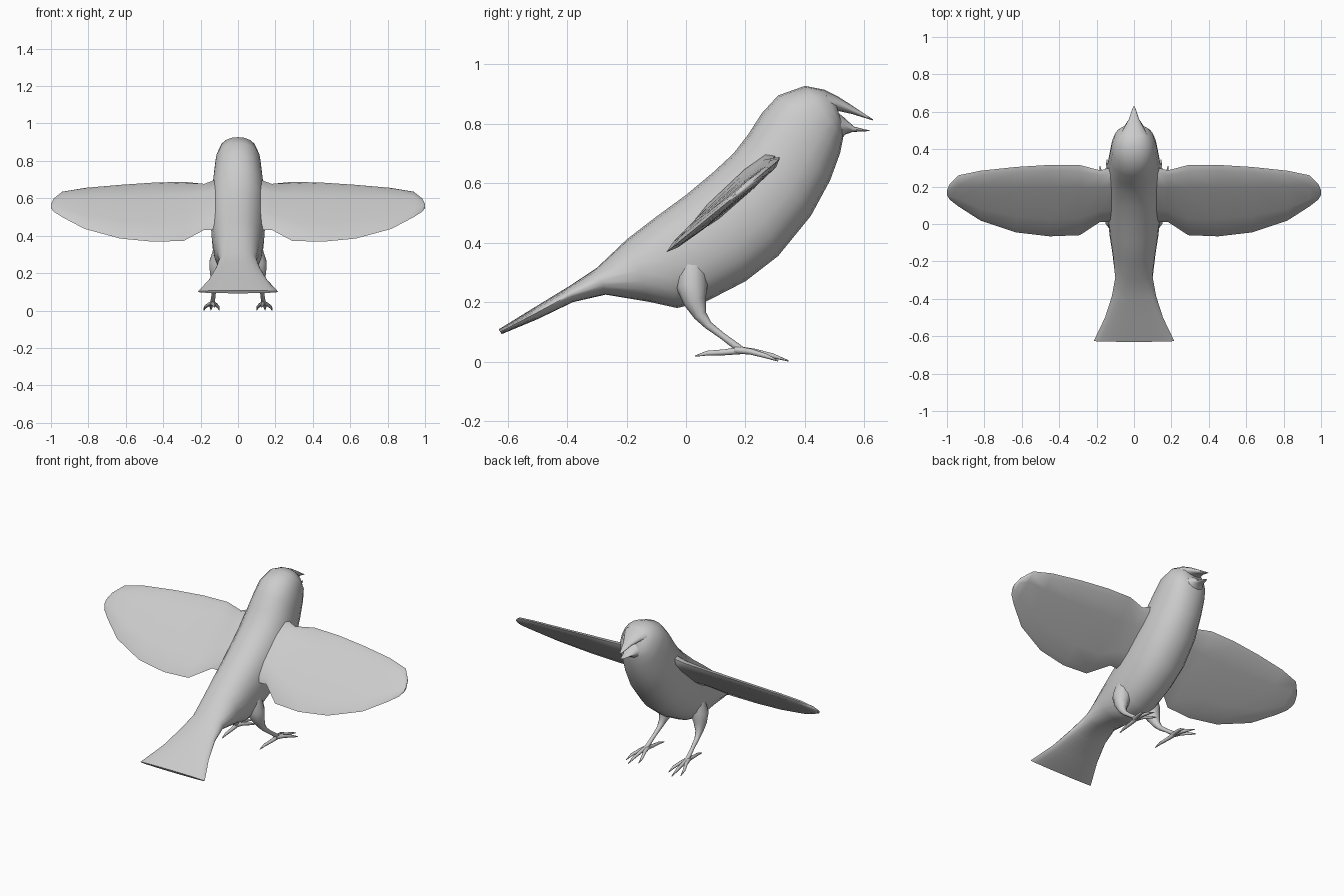
import bpy, bmesh
from math import sin, cos, pi, radians, copysign
from mathutils import Vector


def loft(name, rings, mirror=False):
    """Skin a list of equal-length point rings and cap both ends."""
    bm = bmesh.new()
    vr = [[bm.verts.new(p) for p in r] for r in rings]
    n = len(vr[0])
    for a, b in zip(vr, vr[1:]):
        for i in range(n):
            j = (i + 1) % n
            bm.faces.new((a[i], a[j], b[j], b[i]))
    bm.faces.new(vr[0])
    bm.faces.new(vr[-1])
    bmesh.ops.recalc_face_normals(bm, faces=bm.faces)
    me = bpy.data.meshes.new(name)
    bm.to_mesh(me)
    bm.free()
    me.shade_smooth()
    me.set_sharp_from_angle(angle=radians(60))
    ob = bpy.data.objects.new(name, me)
    bpy.context.collection.objects.link(ob)
    if mirror:
        ob.modifiers.new("Mirror", 'MIRROR')
    return ob


def oval(ty, tz, by, bz, w, n=20, e=0.9):
    """Oval ring from a top point and a bottom point in side view, half width w."""
    top, bot = Vector((0, ty, tz)), Vector((0, by, bz))
    mid, half = (top + bot) / 2, (top - bot) / 2
    soft = lambda v: copysign(abs(v) ** e, v)
    return [mid + half * soft(cos(2 * pi * i / n)) + Vector((w * soft(sin(2 * pi * i / n)), 0, 0))
            for i in range(n)]


def tube(name, path, n=8):
    """Mirrored tapering limb through (x, y, z, radius) points."""
    pts = [Vector(p[:3]) for p in path]
    rings = []
    for i, p in enumerate(pts):
        t = (pts[min(i + 1, len(pts) - 1)] - pts[max(i - 1, 0)]).normalized()
        u = t.cross(Vector((1, 0, 0))).normalized()
        v = t.cross(u)
        rings.append([p + path[i][3] * (u * cos(2 * pi * k / n) + v * sin(2 * pi * k / n))
                      for k in range(n)])
    return loft(name, rings, True)


# body with fanned tail and head
loft("body", [oval(*s) for s in (
    (-.630, .108, -.620, .092, .215),
    (-.500, .188, -.500, .142, .155),
    (-.390, .255, -.380, .200, .118),
    (-.300, .315, -.270, .225, .100),
    (-.200, .410, -.120, .200, .115),
    (-.100, .487, -.030, .180, .130),
    (.000, .560, .070, .203, .140),
    (.090, .635, .200, .270, .145),
    (.160, .700, .310, .355, .148),
    (.210, .765, .420, .490, .142),
    (.255, .835, .485, .610, .130),
    (.310, .895, .518, .700, .121),
    (.400, .927, .528, .750, .104),
    (.465, .914, .530, .765, .078),
    (.495, .895, .530, .785, .056))])

# open beak
loft("upper_beak", [oval(*s, 12, 1) for s in (
    (.465, .914, .490, .838, .074),
    (.510, .892, .515, .842, .054),
    (.560, .860, .560, .832, .028),
    (.605, .830, .605, .818, .013),
    (.630, .814, .628, .811, .003))])
loft("lower_beak", [oval(*s, 12, 1) for s in (
    (.495, .850, .515, .738, .066),
    (.530, .822, .535, .763, .046),
    (.565, .790, .560, .772, .026),
    (.600, .781, .600, .774, .013),
    (.618, .778, .617, .775, .003))])

# eyes
bpy.ops.mesh.primitive_uv_sphere_add(segments=16, ring_count=8, radius=.02,
                                     location=(.097, .425, .835))
eye = bpy.context.object
eye.name = "eyes"
eye.scale.x = .5
bpy.ops.object.transform_apply(location=True, rotation=True, scale=True)
eye.data.shade_smooth()
eye.modifiers.new("Mirror", 'MIRROR')

# spread wings: stations of x, leading y, trailing y, half thickness, lift
section = ((0, 0), (.06, .7), (.28, 1), (.72, .9), (.92, .55), (1, 0),
           (.92, -.55), (.72, -.9), (.28, -1), (.06, -.7))
rings = []
for x, le, te, th, up in (
        (.06, .290, .020, .035, .02),
        (.13, .300, .010, .035, .025),
        (.18, .287, .012, .028, .02),
        (.29, .315, -.060, .024, .008),
        (.45, .316, -.066, .022, .003),
        (.63, .305, -.045, .020, 0),
        (.82, .285, .018, .017, 0),
        (.94, .260, .095, .014, 0),
        (.985, .215, .130, .010, 0),
        (1.0, .180, .155, .004, 0)):
    ring = []
    for t, h in section:
        y = le + (te - le) * t
        z = .68 + .82 * (y - .315) + up * (1 - t)
        ring.append((x, y - .63 * h * th, z + .77 * h * th))
    rings.append(ring)
loft("wings", rings, True)

# legs with feathered thighs
tube("legs", [(.085, .02, .32, .05), (.105, .02, .25, .052), (.115, .03, .20, .038),
              (.122, .048, .155, .022), (.126, .075, .122, .014), (.130, .12, .088, .011),
              (.134, .16, .058, .012), (.136, .185, .040, .012)], 10)

# toes: three forward, one back
for name, x, y in (("inner_toe", .100, .310), ("middle_toe", .145, .345), ("outer_toe", .182, .310)):
    dx, dy = x - .136, y - .17
    tube(name, [(.136, .165, .040, .013), (.136 + dx * .4, .17 + dy * .35, .033, .010),
                (.136 + dx * .85, .17 + dy * .7, .019, .008), (x, y, .002, .002)])
tube("back_toe", [(.136, .19, .038, .013), (.132, .13, .031, .010),
                  (.128, .07, .028, .008), (.126, .03, .018, .002)])
